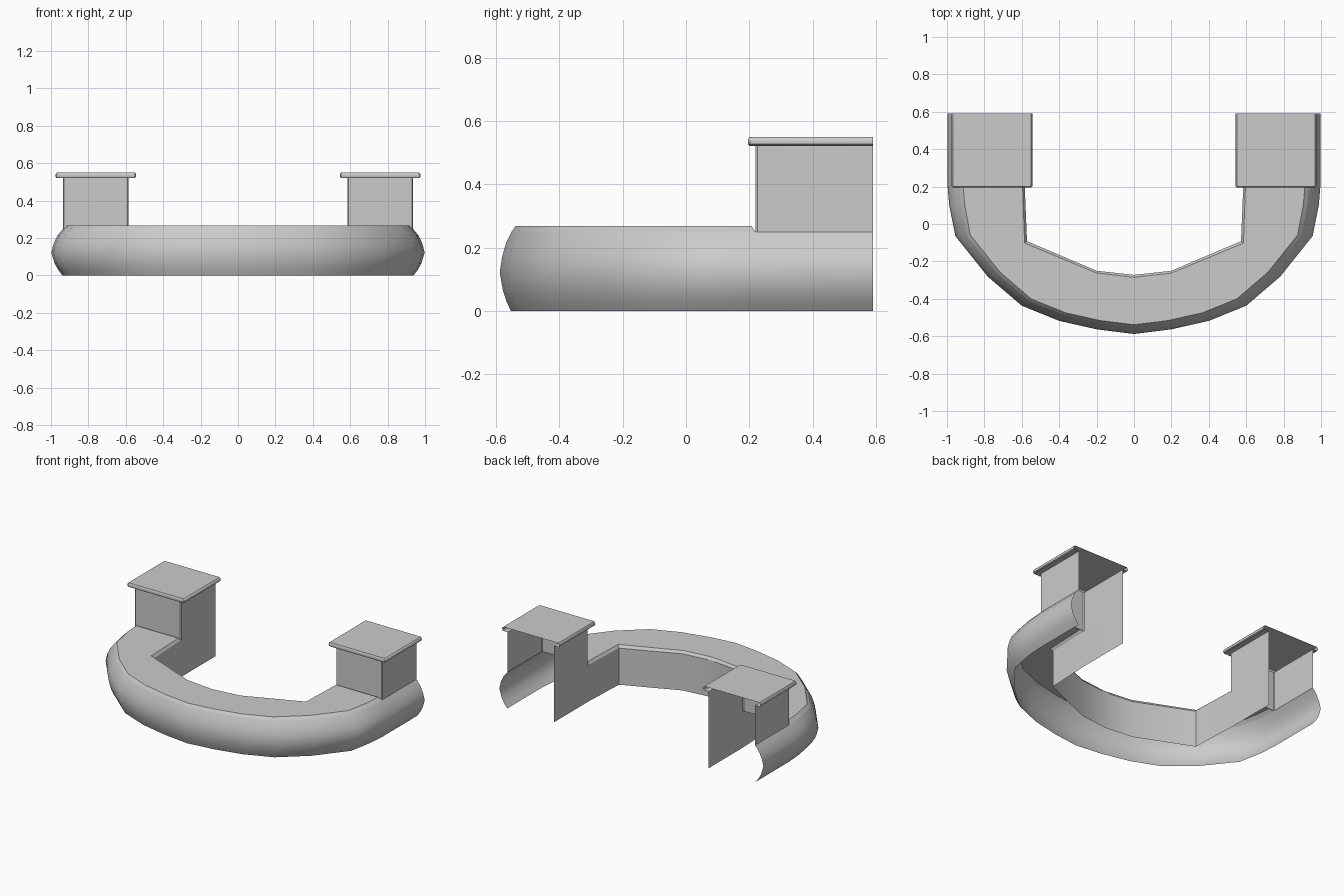
import bpy, bmesh

if "Cube" in bpy.data.objects:
    bpy.data.objects.remove(bpy.data.objects["Cube"])


def finish(bm, name, angle=0.6):
    """Turn a bmesh into a named, angle-smoothed object."""
    bmesh.ops.recalc_face_normals(bm, faces=bm.faces)
    mesh = bpy.data.meshes.new(name)
    bm.to_mesh(mesh)
    bm.free()
    obj = bpy.data.objects.new(name, mesh)
    bpy.context.collection.objects.link(obj)
    bpy.ops.object.select_all(action='DESELECT')
    obj.select_set(True)
    bpy.context.view_layer.objects.active = obj
    bpy.ops.object.shade_smooth_by_angle(angle=angle)
    return obj


def loft(rings, name, closed=False, cap=False):
    """Skin a list of equally long rings; optionally cap the last one."""
    bm = bmesh.new()
    rows = [[bm.verts.new(p) for p in ring] for ring in rings]
    n = len(rows[0])
    for a, b in zip(rows, rows[1:]):
        for i in range(n if closed else n - 1):
            j = (i + 1) % n
            bm.faces.new((a[i], a[j], b[j], b[i]))
    if cap:
        bm.faces.new(rows[-1])
    return finish(bm, name)


def both_sides(half):
    """Mirror a half path that starts on x = 0."""
    return [(-x, y) for x, y in reversed(half[1:])] + half


def scaled(path, s, z):
    """Scale the curved front of a path; the legs only move sideways."""
    return [(x * s, y * s if y < 0 else y, z) for x, y in path]


BACK, POST = 0.59, 0.22
outer = [(0, -.588), (.2, -.563), (.4, -.518), (.6, -.437), (.783, -.28),
         (.955, -.065), (.988, .1), (.998, POST)]
inner = [(0, -.272), (.2, -.25), (.572, -.092), (.585, POST)]
inner_lip = [(0, -.285), (.2, -.262), (.585, -.102), (.596, .208)]

# Bulging outer shell, open at the bottom and back
shell_path = both_sides(outer + [(.998, BACK)])
profile = [(.94, 0), (.963, .03), (.983, .065), (1, .122),
           (.988, .17), (.966, .215), (.937, .25)]
loft([scaled(shell_path, s, z) for s, z in profile], "outer_shell")

# Vertical inner wall
wall_path = both_sides(inner + [(.585, BACK)])
loft([[(x, y, z) for x, y in wall_path] for z in (0, .25)], "inner_wall")

# Flat top with a chamfered rim
outer_lip = outer[:-1] + [(.998, .208)]
low = scaled(both_sides(outer), .937, .25)
low += [(x, y, .25) for x, y in reversed(both_sides(inner))]
high = scaled(both_sides(outer_lip), .916, .268)
high += [(x, y, .268) for x, y in reversed(both_sides(inner_lip))]
loft([low, high], "top_surface", closed=True, cap=True)

# Posts with overhanging rounded pads, open at the back
x0, x1, c = .585, .935, .006
steps = [(0, .25), (0, .522), (.034, .522), (.04, .527), (.041, .537),
         (.038, .545), (.033, .55)]
for side, label in ((-1, "left"), (1, "right")):
    rings = []
    for o, z in steps:
        f = POST - o * .6
        plan = [(x0 - o, BACK), (x0 - o, f + c), (x0 - o + c, f),
                (x1 + o - c, f), (x1 + o, f + c), (x1 + o, BACK)]
        rings.append([(side * x, y, z) for x, y in plan])
    loft(rings, label + "_post_and_pad", cap=True)
